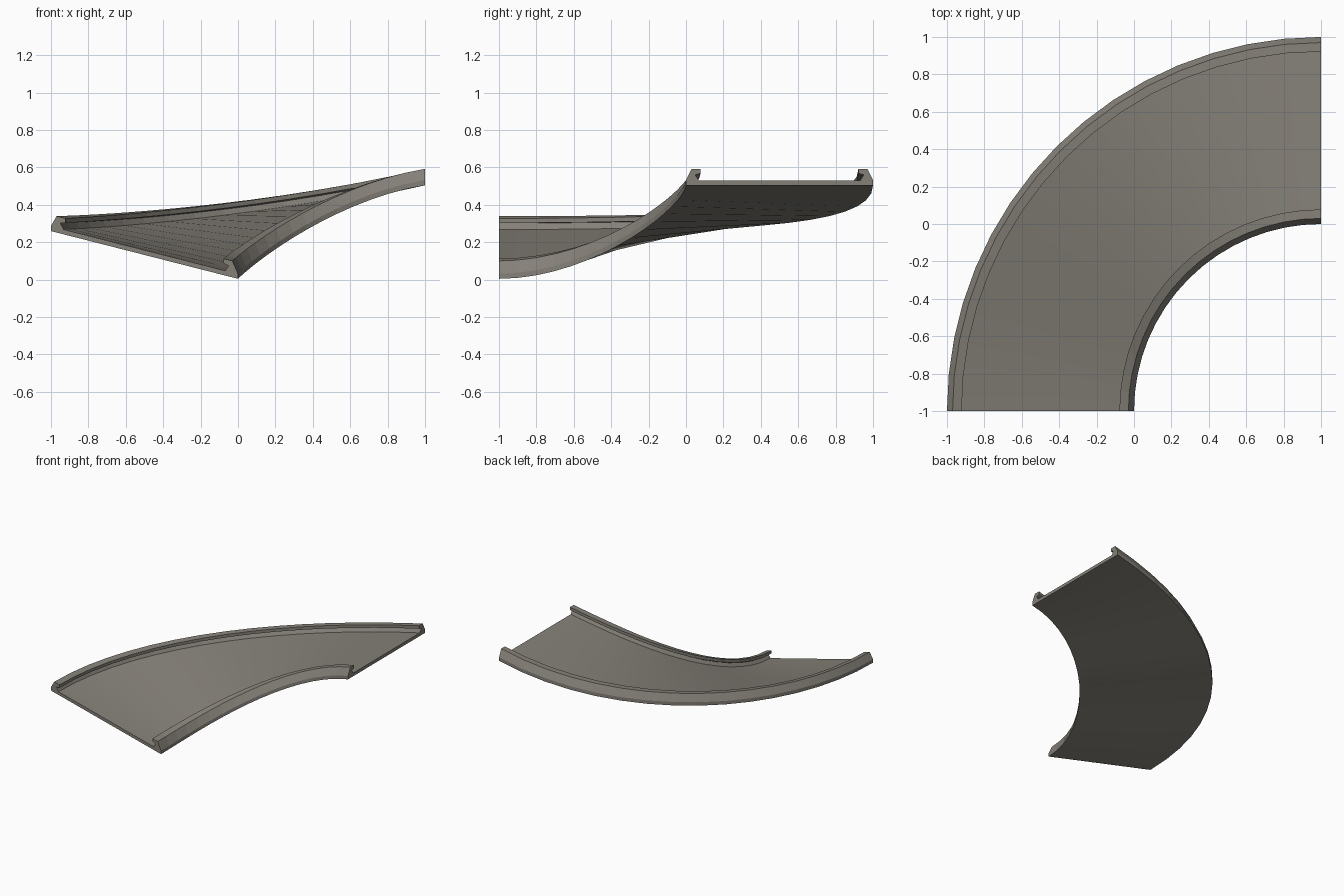
import bpy, bmesh, math

if "Cube" in bpy.data.objects:
    bpy.data.objects.remove(bpy.data.objects["Cube"])

SEGMENTS = 16
CENTRE = (1.0, -1.0)      # turning centre of the bend
END_RISE = 0.5

mat = bpy.data.materials.new("warm grey")
mat.diffuse_color = (0.235, 0.218, 0.19, 1)
mat.use_nodes = True
mat.node_tree.nodes["Principled BSDF"].inputs["Base Color"].default_value = mat.diffuse_color

# Half cross-section (distance from edge, height): outer wall, lip, recess, deck
half = [(0, 0), (0, 0.028), (0.03, 0.088), (0.078, 0.088),
        (0.078, 0.064), (0.05, 0.056), (0.068, 0.026)]
profile = half + [(1 - s, h) for s, h in reversed(half)]


def inner_height(u):
    return 1.25 * u**2 - (1.25 - END_RISE) * u**3


def outer_height(u):
    return 0.255 + (END_RISE - 0.255) * u**3


# Sweep the section round a quarter turn while climbing and unbanking
bm = bmesh.new()
rings = []
for i in range(SEGMENTS + 1):
    u = i / SEGMENTS
    a = u * math.pi / 2
    lo, hi = inner_height(u), outer_height(u)
    rings.append([bm.verts.new((CENTRE[0] - (1 + s) * math.cos(a),
                                CENTRE[1] + (1 + s) * math.sin(a),
                                lo + (hi - lo) * s + h + 0.004))
                  for s, h in profile])
n = len(profile)
for r0, r1 in zip(rings, rings[1:]):
    for j in range(n):
        k = (j + 1) % n
        bm.faces.new((r0[j], r0[k], r1[k], r1[j]))

# End caps
bm.faces.new(rings[0])
bm.faces.new(list(reversed(rings[-1])))
bmesh.ops.recalc_face_normals(bm, faces=bm.faces)

mesh = bpy.data.meshes.new("banked_track_curve")
bm.to_mesh(mesh)
bm.free()
mesh.materials.append(mat)
track = bpy.data.objects.new("banked_track_curve", mesh)
bpy.context.collection.objects.link(track)
bpy.context.view_layer.objects.active = track
track.select_set(True)
bpy.ops.object.shade_smooth_by_angle(angle=math.radians(5))
